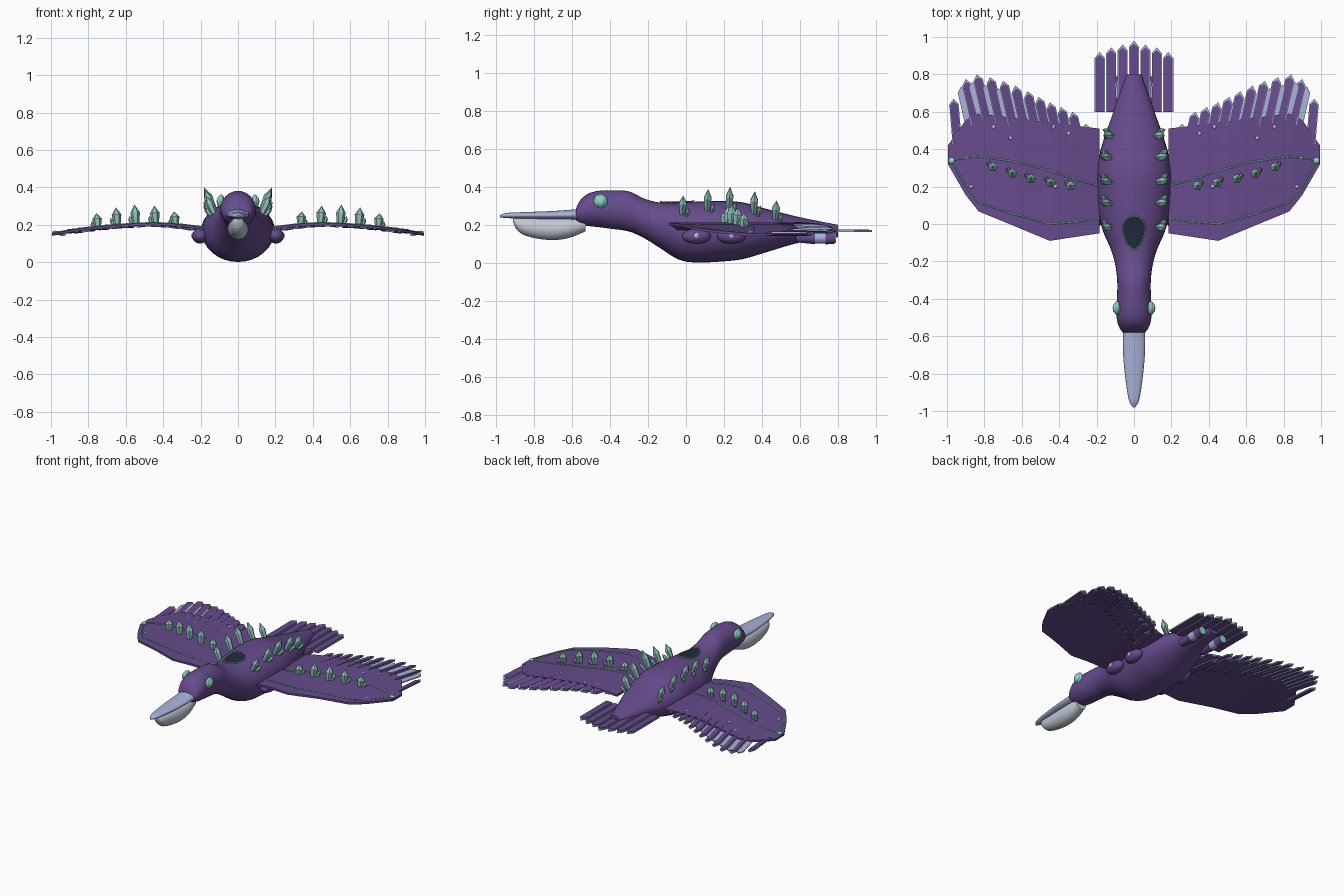
import bpy, bmesh, math
from mathutils import Vector, Matrix

if "Cube" in bpy.data.objects:
    bpy.data.objects.remove(bpy.data.objects["Cube"])

def mat(name, c):
    m = bpy.data.materials.new(name)
    m.diffuse_color = (*c, 1)
    m.use_nodes = True
    m.node_tree.nodes["Principled BSDF"].inputs["Base Color"].default_value = m.diffuse_color
    return m

PURPLE = mat("purple", (.132, .07, .262))
PALE = mat("pale blue", (.39, .45, .69))
GREY = mat("pouch grey", (.53, .58, .65))
TEAL = mat("glowing teal", (.27, .70, .56))
CRYSTAL = mat("crystal green", (.29, .56, .52))
GLASS = mat("canopy glass", (.014, .024, .042))

def finish(name, bm, mats, mirror=False, smooth=True, angle=35):
    bmesh.ops.recalc_face_normals(bm, faces=bm.faces)
    me = bpy.data.meshes.new(name)
    bm.to_mesh(me)
    bm.free()
    ob = bpy.data.objects.new(name, me)
    bpy.context.collection.objects.link(ob)
    for m in mats:
        me.materials.append(m)
    if smooth:
        bpy.ops.object.select_all(action='DESELECT')
        ob.select_set(True)
        bpy.context.view_layer.objects.active = ob
        bpy.ops.object.shade_smooth_by_angle(angle=math.radians(angle))
    if mirror:
        mod = ob.modifiers.new("mirror", 'MIRROR')
        mod.use_mirror_merge = False
    return ob

def sample(st, y):
    """Smooth interpolation of station rows (first column is the parameter)."""
    i = max(0, min(len(st) - 2, sum(1 for r in st if r[0] <= y) - 1))
    def slope(k, c):
        a, b = st[max(k - 1, 0)], st[min(k + 1, len(st) - 1)]
        return (b[c] - a[c]) / (b[0] - a[0])
    p, q = st[i], st[i + 1]
    h = q[0] - p[0]
    t = (y - p[0]) / h
    return [(2*t**3 - 3*t*t + 1) * p[c] + (t**3 - 2*t*t + t) * h * slope(i, c)
            + (3*t*t - 2*t**3) * q[c] + (t**3 - t*t) * h * slope(i + 1, c) for c in range(1, len(p))]

def loft(name, st, m, sub=4, n=32):
    """Oval sections along y from rows (y, z low, z high, half width)."""
    ys = [a[0] + (b[0] - a[0]) * k / sub for a, b in zip(st, st[1:]) for k in range(sub)] + [st[-1][0]]
    bm = bmesh.new()
    rings = []
    for y in ys:
        lo, hi, w = sample(st, y)
        rings.append([bm.verts.new((w * math.cos(a), y, (lo + hi) / 2 + (hi - lo) / 2 * math.sin(a)))
                      for a in (2 * math.pi * k / n for k in range(n))])
    for a, b in zip(rings, rings[1:]):
        for k in range(n):
            bm.faces.new((a[k], a[(k + 1) % n], b[(k + 1) % n], b[k]))
    bm.faces.new(rings[0])
    bm.faces.new(rings[-1])
    return finish(name, bm, [m], angle=45)

# Body with head and neck
BODY = [(-.58, .22, .285, .06), (-.56, .205, .325, .075), (-.52, .195, .362, .09), (-.46, .188, .379, .095),
        (-.40, .18, .382, .091), (-.30, .165, .376, .09), (-.22, .13, .338, .10), (-.14, .08, .318, .122),
        (-.04, .018, .317, .165), (.05, .002, .322, .187), (.2, .008, .325, .196), (.3, .02, .318, .195),
        (.42, .055, .285, .172), (.6, .107, .24, .11), (.8, .135, .2, .04)]
loft("body", BODY, PURPLE)

def body_top(x, y):
    lo, hi, w = sample(BODY, y)
    return (lo + hi) / 2 + (hi - lo) / 2 * math.sqrt(max(0, 1 - (x / w) ** 2))

# Beak and pouch
loft("upper_beak", [(-.98, .24, .25, .006), (-.95, .236, .262, .025), (-.85, .232, .267, .043),
                    (-.70, .228, .273, .058), (-.56, .225, .283, .06)], PALE)
loft("beak_pouch", [(-.91, .215, .23, .012), (-.895, .18, .238, .03), (-.85, .145, .238, .043),
                    (-.72, .12, .238, .055), (-.62, .13, .238, .055), (-.53, .165, .238, .04)], GREY)

# Wings: strips across the span, (x, front y, back y, z)
WING = [(.185, -.05, .51, .188), (.32, -.07, .527, .205), (.45, -.09, .543, .212), (.65, -.007, .568, .202),
        (.83, .067, .59, .183), (.9, .155, .555, .172), (.995, .32, .42, .155)]

def wing_z(x):
    for a, b in zip(WING, WING[1:]):
        if x <= b[0]:
            break
    return a[3] + (b[3] - a[3]) * (x - a[0]) / (b[0] - a[0])

bm = bmesh.new()
rows = [[bm.verts.new((x, y, z + dz)) for y, dz in ((f, 0), (b, 0), (b, -.014), (f, -.014))]
        for x, f, b, z in WING]
for a, b in zip(rows, rows[1:]):
    for k in range(4):
        bm.faces.new((a[k], a[(k + 1) % 4], b[(k + 1) % 4], b[k]))
bm.faces.new(rows[0])
bm.faces.new(rows[-1])
finish("wings", bm, [PURPLE], mirror=True)

def blade(bm, base, tip, w, z0, z1, th, bank=0, cover=True):
    """Pointed pale feather with a purple underside and, if cover, a purple vane on top."""
    d = Vector(tip) - Vector(base)
    L = d.length
    u = d / L
    side = Vector((u.y, -u.x))
    def prism(pts, mi, under, lift, t):
        vs = []
        for dz in (0, -t):
            for s, l in pts:
                p = Vector(base) + u * l + side * s
                vs.append(bm.verts.new((p.x, p.y, z0 + (z1 - z0) * l / L + s * bank + dz + lift)))
        n = len(pts)
        bm.faces.new(vs[:n]).material_index = mi
        bm.faces.new(vs[n:]).material_index = under
        for k in range(n):
            bm.faces.new((vs[k], vs[(k + 1) % n], vs[n + (k + 1) % n], vs[n + k])).material_index = mi
    c = L - w * 1.2
    prism([(-w, 0), (w, 0), (w, c), (-w, c)], 1, 0, 0, th)
    prism([(-w, c), (w, c), (0, L)], 1, 1, 0, th)
    if cover:
        v = w * .84
        prism([(-v, 0), (v, 0), (v, c - .004), (0, L - .016), (-v, c - .004)], 0, 0, .004, .004)

# Wing feathers: purple vanes with pale edges, pale blades showing between them
TIPS = [(.26, .535), (.33, .60), (.39, .625), (.45, .65), (.51, .68), (.57, .71), (.635, .74),
        (.70, .765), (.77, .785), (.84, .80), (.90, .775), (.965, .67)]
bm = bmesh.new()
for i, (x, y) in enumerate(TIPS):
    bx = x - (.02 if i == 11 else .055)
    zb, zt = wing_z(bx) - .008, wing_z(x) - .006
    blade(bm, (bx, y - .24), (x, y), .025, zb, zt, .007, bank=.25)
    if i < 11:
        blade(bm, (bx + .03, y - .26), (x + .025, y - .04), .024, zb - .007, zt - .007, .006, cover=False)
finish("wing_feathers", bm, [PURPLE, PALE], mirror=True, smooth=False)

# Tail feathers
bm = bmesh.new()
for i in range(-3, 4):
    blade(bm, (i * .061, .6), (i * .061, (.98, .96, .945, .92)[abs(i)]), .027, .172, .172, .009)
finish("tail_feathers", bm, [PURPLE, PALE], smooth=False)

def crystal(bm, base, direction, L, r, mi=0):
    """Six-sided pointed shard."""
    M = Matrix.Translation(base) @ Vector((0, 0, 1)).rotation_difference(Vector(direction)).to_matrix().to_4x4()
    rings = [[bm.verts.new(M @ Vector((q * math.cos(a), q * math.sin(a), h)))
              for a in (math.pi / 3 * k for k in range(6))] for q, h in ((r * .65, 0), (r, L * .6))]
    tip = bm.verts.new(M @ Vector((0, 0, L)))
    bm.faces.new(rings[0]).material_index = mi
    for k in range(6):
        j = (k + 1) % 6
        bm.faces.new((rings[0][k], rings[0][j], rings[1][j], rings[1][k])).material_index = mi
        bm.faces.new((rings[1][k], rings[1][j], tip)).material_index = mi

# Crystals along the back, each with a small side shard
bm = bmesh.new()
for y, L in ((-.02, .11), (.11, .13), (.225, .14), (.355, .135), (.47, .115)):
    x = .125 if y < .4 else .115
    z = body_top(x, y) - .015
    crystal(bm, (x, y, z), (.45, .06, 1), L, .023)
    crystal(bm, (x + .015, y + .022, z - .01), (.8, .3, 1), L * .55, .013)
finish("back_crystals", bm, [CRYSTAL], mirror=True, smooth=False)

# Crystals along the wings
bm = bmesh.new()
for x, y, L in ((.335, .2, .075), (.44, .215, .10), (.545, .235, .11), (.645, .265, .10), (.75, .3, .08)):
    crystal(bm, (x, y, wing_z(x) - .008), (.08, .1, 1), L, .026)
    crystal(bm, (x + .018, y + .014, wing_z(x) - .008), (.4, .4, 1), L * .5, .013)
finish("wing_crystals", bm, [CRYSTAL], mirror=True, smooth=False)

# Canopy teardrop draped over the back
def drop(k, n=28):
    a = 2 * math.pi * k / n
    return .058 * math.sin(a) * (1 + .3 * math.cos(a)), -.047 + .088 * math.cos(a)

bm = bmesh.new()
rings = []
for f in (.02, .35, .7, 1):
    pts = [(f * x, -.047 + f * (y + .047)) for x, y in map(drop, range(28))]
    rings.append([bm.verts.new((x, y, body_top(x, y) + .006)) for x, y in pts])
bm.faces.new(rings[0])
for a, b in zip(rings, rings[1:]):
    for k in range(28):
        bm.faces.new((a[k], a[(k + 1) % 28], b[(k + 1) % 28], b[k]))
finish("canopy", bm, [GLASS])

def tubes(name, paths, r, m, cyclic=False):
    cu = bpy.data.curves.new(name, 'CURVE')
    cu.dimensions = '3D'
    cu.bevel_depth = r
    cu.bevel_resolution = 1
    for path in paths:
        sp = cu.splines.new('POLY')
        sp.points.add(len(path) - 1)
        for p, c in zip(sp.points, path):
            p.co = (*c, 1)
        sp.use_cyclic_u = cyclic
    cu.materials.append(m)
    bpy.context.collection.objects.link(bpy.data.objects.new(name, cu))

tubes("canopy_rim", [[(x, y, body_top(x, y) + .005) for x, y in map(drop, range(28))]], .0035, CRYSTAL, True)

# Glowing seams on the wings
seams = [[(.19, .205), (.32, .24), (.45, .285), (.65, .335), (.83, .36), (.9, .355), (.975, .34)],
         [(.19, .03), (.32, .01), (.45, 0), (.65, .055), (.83, .115), (.9, .2), (.975, .34)]]
tubes("wing_seams", [[(s * x, y, wing_z(x) + .001) for x, y in p] for p in seams for s in (-1, 1)], .0035, TEAL)

def ball(bm, c, r, mi=0):
    M = Matrix.Translation(c) @ Matrix.Diagonal((*r, 1))
    vs = bmesh.ops.create_uvsphere(bm, u_segments=20, v_segments=12, radius=1, matrix=M)["verts"]
    for f in {f for v in vs for f in v.link_faces}:
        f.material_index = mi

# Wing tip lights and pale studs
bm = bmesh.new()
ball(bm, (.975, .34, wing_z(.975) + .002), (.017, .017, .008), 0)
for x, y in ((.75, .52), (.66, .46), (.87, .2), (.35, .485), (.43, .52), (.42, .2)):
    ball(bm, (x, y, wing_z(x)), (.01, .01, .004), 1)
finish("wing_lights", bm, [TEAL, PALE], mirror=True)

# Eyes with soft rims
bm = bmesh.new()
ball(bm, (.09, -.45, .325), (.018, .037, .037), 1)
ball(bm, (.1, -.45, .325), (.014, .027, .027), 0)
finish("eyes", bm, [TEAL, CRYSTAL], mirror=True)

# Side pods with pale studs
bm = bmesh.new()
for y in (.055, .24):
    ball(bm, (.203, y, .14), (.043, .076, .04), 0)
    ball(bm, (.241, y, .143), (.009, .016, .016), 1)
finish("side_pods", bm, [PURPLE, PALE], mirror=True)

# Tail thrusters
bm = bmesh.new()
for y0, y1, r0, r1, mi in ((.58, .68, .024, .034, 0), (.68, .735, .031, .031, 1), (.735, .785, .035, .031, 0),
                           (.77, .79, .026, .026, 2)):
    M = Matrix.Translation((.085, (y0 + y1) / 2, .132)) @ Matrix.Rotation(-math.pi / 2, 4, 'X')
    vs = bmesh.ops.create_cone(bm, cap_ends=True, segments=20, radius1=r0, radius2=r1, depth=y1 - y0, matrix=M)["verts"]
    for f in {f for v in vs for f in v.link_faces}:
        f.material_index = mi
finish("thrusters", bm, [PURPLE, PALE, TEAL], mirror=True)
